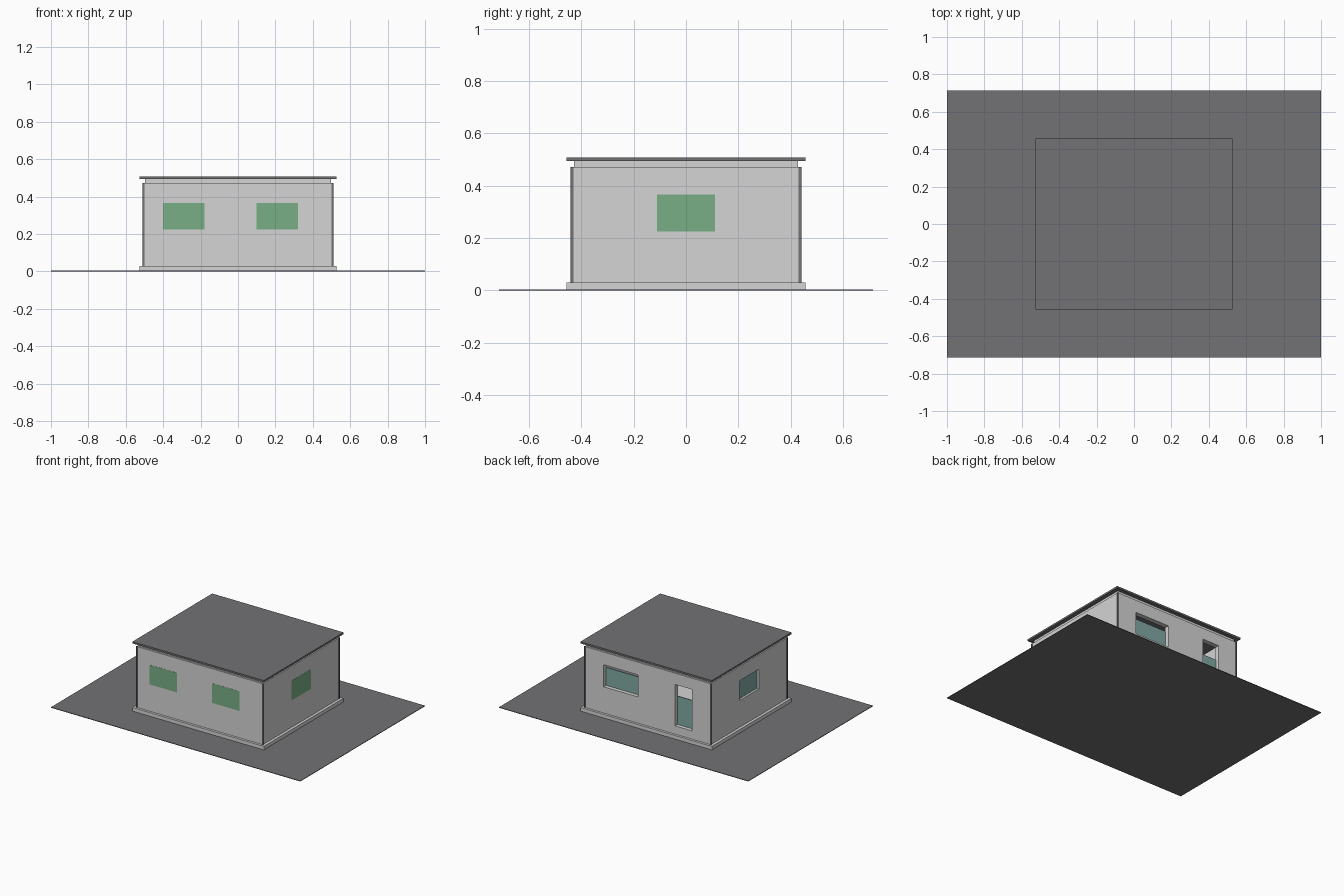
import bpy
import bmesh
from mathutils import Matrix, Vector

cube = bpy.data.objects.get("Cube")
if cube:
    bpy.data.objects.remove(cube, do_unlink=True)


def material(name, rgb):
    m = bpy.data.materials.new(name)
    m.use_nodes = True
    m.diffuse_color = (*rgb, 1)
    m.node_tree.nodes["Principled BSDF"].inputs["Base Color"].default_value = (*rgb, 1)
    return m


PLASTER = material("pale plaster", (0.66, 0.66, 0.66))
SLATE = material("slate grey", (0.17, 0.165, 0.172))
GREEN = material("green glass", (0.19, 0.43, 0.24))
TEAL = material("teal glass", (0.22, 0.40, 0.37))


def box(name, lo, hi, mat):
    """Axis-aligned box between two opposite corners."""
    lo, hi = Vector(lo), Vector(hi)
    bm = bmesh.new()
    place = Matrix.Translation((lo + hi) / 2) @ Matrix.Diagonal((*(hi - lo), 1))
    bmesh.ops.create_cube(bm, size=1, matrix=place)
    mesh = bpy.data.meshes.new(name)
    bm.to_mesh(mesh)
    bm.free()
    mesh.materials.append(mat)
    ob = bpy.data.objects.new(name, mesh)
    bpy.context.collection.objects.link(ob)
    return ob


def cut(target, lo, hi):
    """Subtract a box from the target and discard the cutter."""
    cutter = box("cutter", lo, hi, PLASTER)
    cutter.hide_render = True
    mod = target.modifiers.new("opening", "BOOLEAN")
    mod.operation, mod.solver, mod.object = "DIFFERENCE", "EXACT", cutter
    bpy.context.view_layer.objects.active = target
    bpy.ops.object.modifier_apply(modifier=mod.name)
    bpy.data.objects.remove(cutter, do_unlink=True)


# Main dimensions: half widths and heights
WX, WY, THICK = 0.507, 0.44, 0.035
FLOOR, TOP, EAVES = 0.03, 0.472, 0.494
SILL, HEAD = 0.225, 0.367

# Ground, plinth and flat roof
box("ground", (-1, -0.715, 0), (1, 0.715, 0.004), SLATE)
box("plinth", (-0.527, -0.457, 0.002), (0.527, 0.457, FLOOR), PLASTER)
box("roof", (-0.527, -0.457, EAVES), (0.527, 0.457, 0.507), SLATE)

# Hollow walls and the slightly inset band beneath the roof
walls = box("walls", (-WX, -WY, FLOOR), (WX, WY, TOP), PLASTER)
band = box("top_band", (-0.497, -0.428, TOP), (0.497, 0.428, EAVES), PLASTER)
for part in (walls, band):
    cut(part, (THICK - WX, THICK - WY, -1), (WX - THICK, WY - THICK, 1))

# Front windows, flush with the wall
for side, x0, x1 in (("right", -0.4, -0.18), ("left", 0.1, 0.32)):
    cut(walls, (x0, -1, SILL), (x1, 0, HEAD))
    box(f"front_window_{side}", (x0, -WY - 0.001, SILL), (x1, -WY + 0.007, HEAD), GREEN)

# Side windows: flush on one side, recessed on the other
for s in (-1, 1):
    a, b = sorted((0, s))
    cut(walls, (a, -0.11, SILL), (b, 0.11, HEAD))
box("left_window", (WX - 0.007, -0.11, SILL), (WX + 0.001, 0.11, HEAD), GREEN)
box("right_window", (-WX + 0.015, -0.11, SILL), (-WX + 0.022, 0.11, HEAD - 0.012), TEAL)

# Back window and half-height door, both set back in their openings
for name, x0, x1, z0, z1, pane_top in (
    ("back_window", 0.075, 0.352, 0.22, 0.38, 0.35),
    ("back_door", -0.355, -0.22, 0.09, 0.39, 0.295),
):
    cut(walls, (x0, 0, z0), (x1, 1, z1))
    box(name, (x0, WY - THICK, z0), (x1, WY - THICK + 0.007, pane_top), TEAL)

# Dark corner posts
for sx in (-1, 1):
    for sy in (-1, 1):
        xs = sorted((sx * 0.5, sx * (WX + 0.003)))
        ys = sorted((sy * 0.43, sy * (WY + 0.002)))
        box("corner_post", (xs[0], ys[0], FLOOR), (xs[1], ys[1], TOP), SLATE)
